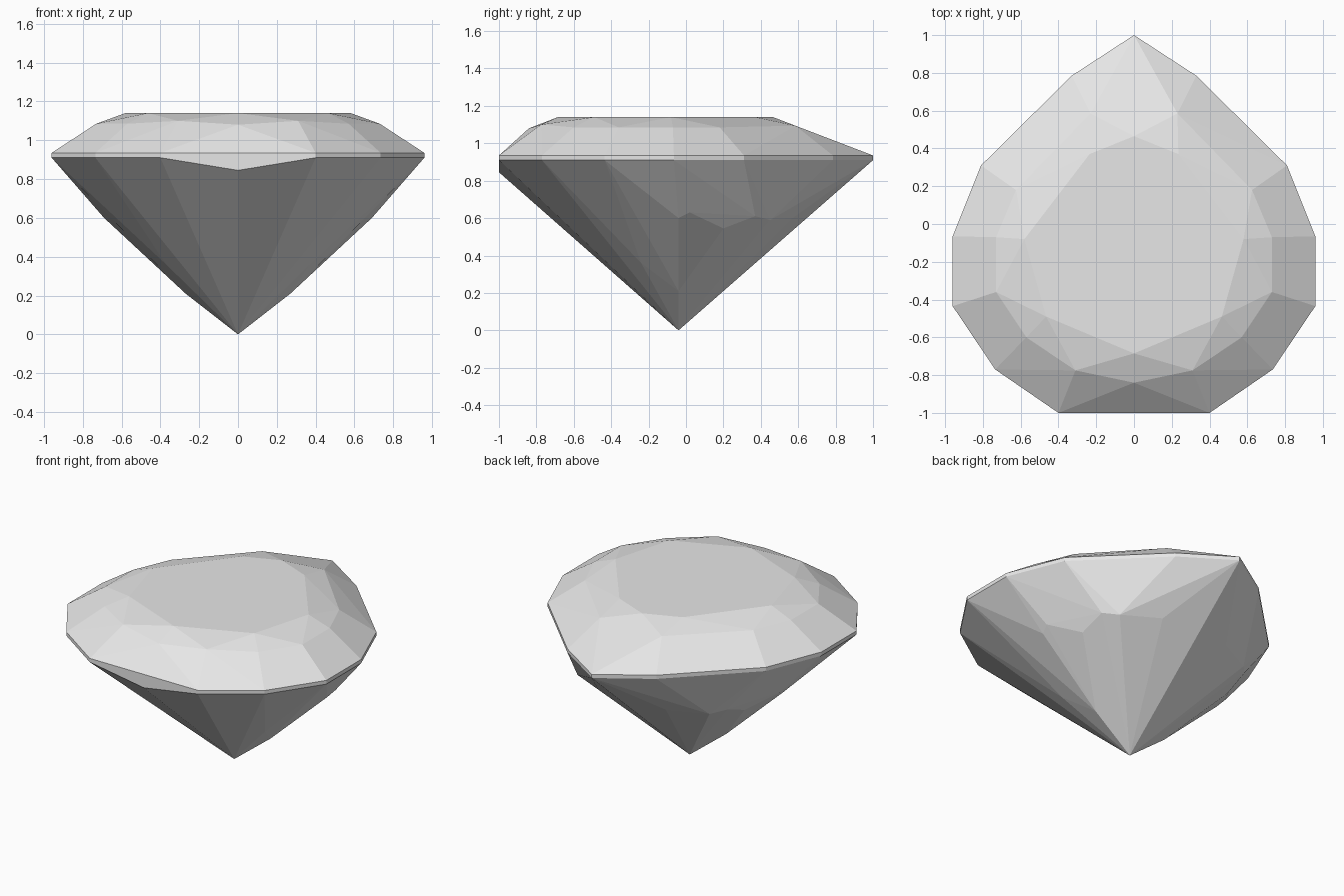
import bpy
import bmesh

# Remove the default cube
cube = bpy.data.objects.get("Cube")
if cube:
    bpy.data.objects.remove(cube, do_unlink=True)

# Single stone colour
stone = bpy.data.materials.new("pale_grey_stone")
stone.use_nodes = True
colour = (0.8, 0.8, 0.8, 1)
stone.diffuse_color = colour
stone.node_tree.nodes["Principled BSDF"].inputs["Base Color"].default_value = colour

# Half outline of the pear-shaped girdle, from the back point to the front
outline = [(0, 1), (.33, .785), (.81, .31), (.96, -.065),
           (.96, -.435), (.735, -.77), (.4, -1)]
girdle = [(x, y, z) for x, y in outline for z in (.91, .935)]

# Flat table on top, and the ring of crown corners around it
table = [(x, y, 1.14) for x, y in
         [(0, .465), (.235, .37), (.58, -.08), (.465, -.49), (0, -.685)]]
crown = [(.23, .585, 1.094), (.625, .18, 1.085), (.73, -.07, 1.085),
         (.73, -.36, 1.085), (.57, -.6, 1.085), (.31, -.775, 1.1),
         (0, -.84, 1.08)]

# Lower facets: front dip, shoulder corners and the bottom tip
pavilion = [(0, -1, .845), (.25, .57, .6), (.49, .45, .59), (.567, .37, .61),
            (.575, .2, .545), (.71, .02, .63), (.69, -.04, .6),
            (.27, -.04, .21), (.37, -.24, .36), (.1, -.42, .36),
            (0, -.04, 0)]

# Wrap the mirrored corners in flat facets
bm = bmesh.new()
for x, y, z in girdle + table + crown + pavilion:
    for side in ((1, -1) if x else (1,)):
        bm.verts.new((side * x, y, z))
hull = bmesh.ops.convex_hull(bm, input=bm.verts[:])
spare = {v for v in hull["geom_interior"] + hull["geom_unused"]
         if isinstance(v, bmesh.types.BMVert)}
bmesh.ops.delete(bm, geom=list(spare), context='VERTS')

# Merge triangles that share a plane into whole facets
bmesh.ops.dissolve_limit(bm, angle_limit=.02, verts=bm.verts[:], edges=bm.edges[:])
bmesh.ops.recalc_face_normals(bm, faces=bm.faces[:])
mesh = bpy.data.meshes.new("pear_cut_gem")
bm.to_mesh(mesh)
bm.free()
mesh.materials.append(stone)
gem = bpy.data.objects.new("pear_cut_gem", mesh)
bpy.context.collection.objects.link(gem)
